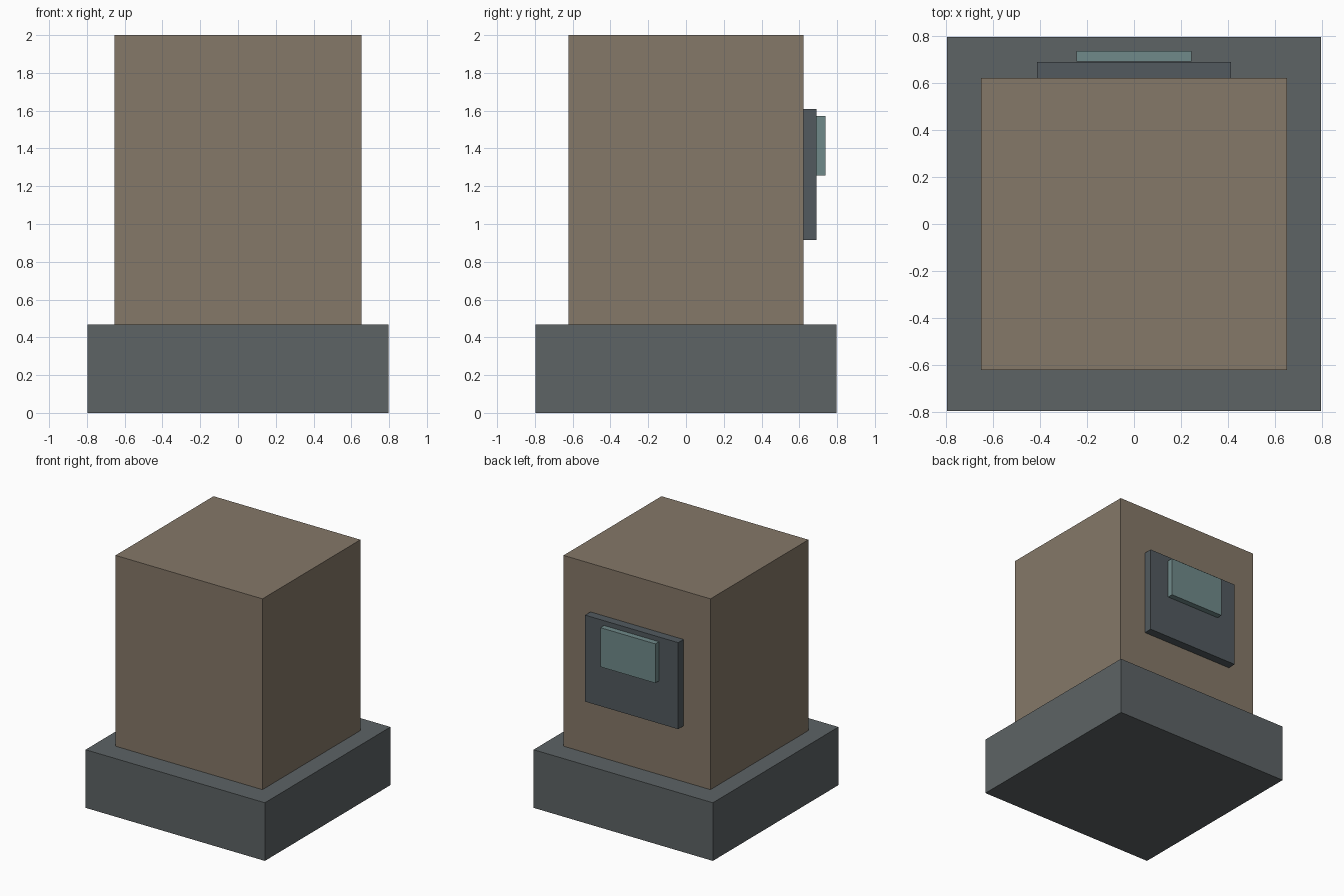
import bpy

if "Cube" in bpy.data.objects:
    bpy.data.objects.remove(bpy.data.objects["Cube"])


def material(name, rgb):
    mat = bpy.data.materials.new(name)
    mat.diffuse_color = (*rgb, 1)
    mat.use_nodes = True
    mat.node_tree.nodes["Principled BSDF"].inputs["Base Color"].default_value = mat.diffuse_color
    return mat


def box(name, x, y, z, mat):
    """Box spanning the given (min, max) ranges."""
    spans = (x, y, z)
    bpy.ops.mesh.primitive_cube_add(size=1, location=[(a + b) / 2 for a, b in spans])
    ob = bpy.context.object
    ob.name = name
    ob.scale = [b - a for a, b in spans]
    bpy.ops.object.transform_apply(location=False, rotation=False, scale=True)
    ob.data.materials.append(mat)
    return ob


stone = material("dark_stone", (0.109, 0.125, 0.130))
clay = material("brown_clay", (0.235, 0.188, 0.138))
slate = material("slate", (0.084, 0.102, 0.114))
glass = material("teal_glass", (0.162, 0.254, 0.254))

# Plinth and main block
box("base", (-0.797, 0.797), (-0.797, 0.797), (0, 0.467), stone)
box("body", (-0.653, 0.653), (-0.622, 0.622), (0.467, 2.0), clay)

# Panel and screen on the back face
box("back_panel", (-0.414, 0.414), (0.622, 0.69), (0.915, 1.61), slate)
box("back_screen", (-0.244, 0.244), (0.692, 0.738), (1.258, 1.573), glass)
